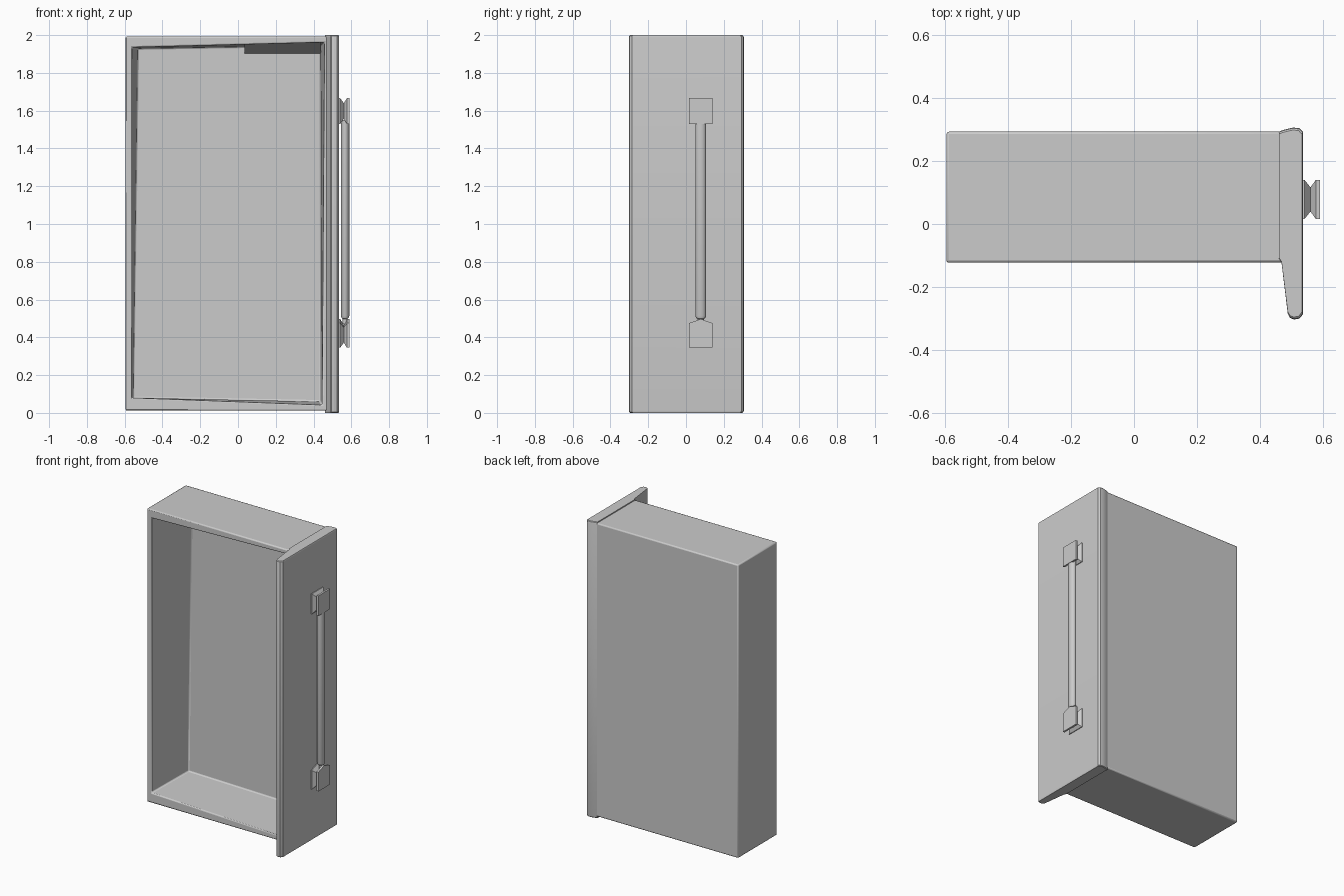
import bpy, bmesh, math

if "Cube" in bpy.data.objects:
    bpy.data.objects.remove(bpy.data.objects["Cube"])

grey = bpy.data.materials.new("grey")
grey.diffuse_color = (0.6, 0.6, 0.6, 1)
grey.use_nodes = True
grey.node_tree.nodes["Principled BSDF"].inputs["Base Color"].default_value = grey.diffuse_color


def make(name, loops, cap_start=True, cap_end=True, bevel=0.0, smooth=True):
    """Skin a stack of equally long vertex loops into an object."""
    bm = bmesh.new()
    rings = [[bm.verts.new(p) for p in loop] for loop in loops]
    for a, b in zip(rings, rings[1:]):
        n = len(a)
        for i in range(n):
            j = (i + 1) % n
            bm.faces.new((a[i], a[j], b[j], b[i]))
    if cap_start:
        bm.faces.new(rings[0][::-1])
    if cap_end:
        bm.faces.new(rings[-1])
    bmesh.ops.recalc_face_normals(bm, faces=bm.faces)
    me = bpy.data.meshes.new(name)
    bm.to_mesh(me)
    bm.free()
    me.materials.append(grey)
    ob = bpy.data.objects.new(name, me)
    bpy.context.collection.objects.link(ob)
    if bevel:
        m = ob.modifiers.new("rounded_edges", "BEVEL")
        m.width, m.segments, m.limit_method = bevel, 2, "ANGLE"
        m.angle_limit = math.radians(40)
    if smooth:
        bpy.context.view_layer.objects.active = ob
        ob.select_set(True)
        bpy.ops.object.shade_smooth_by_angle(angle=math.radians(30))
        ob.select_set(False)
    return ob


def rect_y(x0, x1, z0, z1, y):
    return [(x0, y, z0), (x1, y, z0), (x1, y, z1), (x0, y, z1)]


# Open drawer tray: outer back, outer rim, inner rim, inner floor
rim = [(-0.562, -0.122, 0.08), (0.445, -0.122, 0.042),
       (0.458, -0.122, 1.962), (-0.562, -0.122, 1.935)]
floor = [(-0.555, 0.265, 0.08), (0.437, 0.265, 0.06),
         (0.437, 0.265, 1.945), (-0.532, 0.265, 1.93)]
make("tray", [rect_y(-0.595, 0.49, 0.012, 1.993, 0.293),
              rect_y(-0.595, 0.49, 0.012, 1.993, -0.122), rim, floor], bevel=0.008)

# Sagging strip along the inside of the upper wall
strip = [(-0.105, 1.962), (0.262, 1.962), (0.262, 1.902)]
make("inner_strip", [[(x, y, z) for y, z in strip] for x in (0.035, 0.44)], smooth=False)

# Drawer front: flared profile swept along z, ends drawn in slightly
profile = [(0.44, 0.293), (0.44, -0.11), (0.468, -0.122), (0.488, -0.285), (0.495, -0.298),
           (0.508, -0.303), (0.525, -0.3), (0.536, -0.287), (0.536, 0.293),
           (0.525, 0.304), (0.505, 0.306), (0.475, 0.299)]


def section(z, inset):
    return [(0.5 + (x - 0.5) * (1 - inset * 4) if x > 0.5 else x,
             y * (1 - inset), z) for x, y in profile]


# The inner side of the profile is cut away above the tray opening
panel_profile = [p if p[0] > 0.45 else (0.46, p[1]) for p in profile]
profile = panel_profile
make("drawer_front", [section(0.0, 0.025), section(0.004, 0.008), section(0.012, 0),
                      section(1.988, 0), section(1.996, 0.008), section(2.0, 0.025)])


# Handle brackets: five-sided blocks with a pinched waist
def bracket(name, outline, cz):
    loops = []
    for x, s in ((0.53, 1), (0.541, 1), (0.56, 0.62), (0.577, 1), (0.59, 1)):
        loops.append([(x, 0.078 + dy * s, cz + dz * s) for dy, dz in outline])
    make(name, loops, smooth=False)


bracket("upper_bracket", [(-0.062, -0.068), (0, -0.068), (0.062, -0.068),
                          (0.062, 0.068), (-0.062, 0.068)], 1.598)
bracket("lower_bracket", [(-0.062, -0.07), (0.062, -0.07), (0.062, 0.06),
                          (0, 0.082), (-0.062, 0.06)], 0.415)


# Handle bar with a rounded lower end and a narrow neck
def ring(z, r):
    return [(0.567 + 0.022 * r * math.cos(t), 0.078 + 0.029 * r * math.sin(t), z)
            for t in (2 * math.pi * i / 16 for i in range(16))]


make("handle_bar", [ring(z, r) for z, r in
                    ((0.47, 0.6), (0.498, 0.6), (0.503, 0.85), (0.514, 1), (1.55, 1))])
